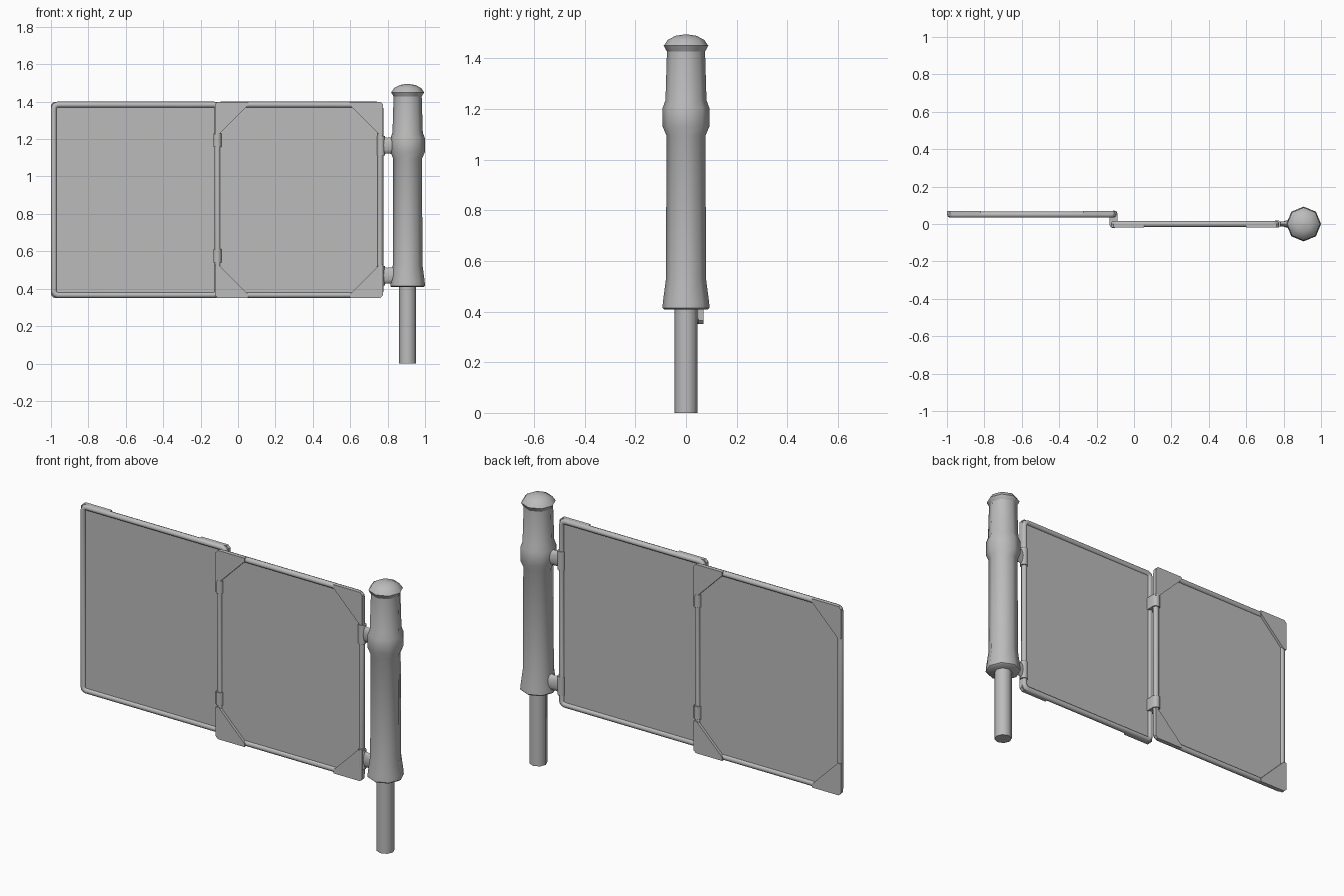
import bpy, bmesh, math
from mathutils import Vector

if "Cube" in bpy.data.objects:
    bpy.data.objects.remove(bpy.data.objects["Cube"], do_unlink=True)

GREY = (0.5, 0.5, 0.5, 1)
metal = bpy.data.materials.new("grey_metal")
metal.use_nodes = True
metal.diffuse_color = GREY
metal.node_tree.nodes["Principled BSDF"].inputs["Base Color"].default_value = GREY


def finish(obj, angle=None):
    obj.data.materials.clear()
    obj.data.materials.append(metal)
    if angle:
        bpy.ops.object.select_all(action="DESELECT")
        bpy.context.view_layer.objects.active = obj
        obj.select_set(True)
        bpy.ops.object.shade_smooth_by_angle(angle=math.radians(angle))
    return obj


def loft(name, rings, angle=None):
    """Join equal-length rings of points into a closed skin with end caps."""
    bm = bmesh.new()
    loops = [[bm.verts.new(p) for p in ring] for ring in rings]
    n = len(loops[0])
    for a, b in zip(loops, loops[1:]):
        for i in range(n):
            j = (i + 1) % n
            bm.faces.new((a[i], a[j], b[j], b[i]))
    bm.faces.new(loops[0])
    bm.faces.new(loops[-1])
    bmesh.ops.recalc_face_normals(bm, faces=bm.faces)
    mesh = bpy.data.meshes.new(name)
    bm.to_mesh(mesh)
    bm.free()
    obj = bpy.data.objects.new(name, mesh)
    bpy.context.collection.objects.link(obj)
    return finish(obj, angle)


def circle(n):
    return [(math.cos(math.tau * i / n), math.sin(math.tau * i / n)) for i in range(n)]


def lathe(name, x, profile, sides=8):
    rings = [[(x + r * c, r * s, z) for c, s in circle(sides)] for r, z in profile]
    return loft(name, rings, 50)


def rounded_rect(x0, x1, z0, z1, r, steps=3):
    pts = []
    corners = [(x1 - r, z1 - r), (x0 + r, z1 - r), (x0 + r, z0 + r), (x1 - r, z0 + r)]
    for k, (cx, cz) in enumerate(corners):
        for i in range(steps):
            a = math.pi / 2 * (k + i / (steps - 1))
            pts.append((cx + r * math.cos(a), cz + r * math.sin(a)))
    return pts


def frame(name, x0, x1, z0, z1, y, tube):
    """Bent tube running round the panel edge."""
    curve = bpy.data.curves.new(name, "CURVE")
    curve.dimensions = "3D"
    curve.bevel_depth = tube
    curve.bevel_resolution = 2
    pts = rounded_rect(x0 + tube, x1 - tube, z0 + tube, z1 - tube, 0.02)
    spline = curve.splines.new("POLY")
    spline.points.add(len(pts) - 1)
    spline.use_cyclic_u = True
    for p, (x, z) in zip(spline.points, pts):
        p.co = (x, y, z, 1)
    obj = bpy.data.objects.new(name, curve)
    bpy.context.collection.objects.link(obj)
    bpy.ops.object.select_all(action="DESELECT")
    bpy.context.view_layer.objects.active = obj
    obj.select_set(True)
    bpy.ops.object.convert(target="MESH")
    return finish(bpy.context.view_layer.objects.active, 50)


def slab(name, outline, ya, yb):
    return loft(name, [[(x, y, z) for x, z in outline] for y in (ya, yb)])


BOTTOM, TOP, TUBE = 0.35, 1.40, 0.016


def panel(name, x0, x1, y, side):
    """Framed sheet with four triangular corner plates on one side (-1 front, 1 back)."""
    frame(name + "_frame", x0, x1, BOTTOM, TOP, y, TUBE)
    slab(name + "_sheet", rounded_rect(x0 + TUBE, x1 - TUBE, BOTTOM + TUBE, TOP - TUBE, 0.02),
         y - 0.004, y + 0.004)
    leg, cut = 0.178, 0.015
    for xn, cx, dx in (("right", x0, 1), ("left", x1, -1)):
        for zn, cz, dz in (("lower", BOTTOM, 1), ("upper", TOP, -1)):
            shape = [(cut, 0.001), (leg, 0.001), (leg, 0.02),
                     (0.02, leg), (0.001, leg), (0.001, cut)]
            outline = [(cx + dx * u, cz + dz * v) for u, v in shape]
            slab(f"{name}_{zn}_{xn}_corner_plate", outline, y, y + side * 0.019)


panel("front_panel", -0.125, 0.777, 0.0, -1)
panel("back_panel", -1.0, -0.093, 0.05, 1)

# Hinge straps looped round both neighbouring frame tubes
for label, z in (("lower", 0.575), ("upper", 1.195)):
    ends = [(Vector((-0.109, 0.05)), 0), (Vector((-0.11, 0.0)), math.pi)]
    outline = []
    for centre, start in ends:
        for i in range(7):
            a = start + math.pi * i / 6
            outline.append((centre.x + 0.022 * math.cos(a), centre.y + 0.022 * math.sin(a)))
    loft(label + "_hinge", [[(x, y, z + h) for x, y in outline] for h in (-0.036, 0.036)], 40)

# Post: grip sleeve with collar and domed cap, on a thinner pipe
POST_X = 0.907
lathe("post_sleeve", POST_X, [
    (0.085, 0.408), (0.093, 0.415), (0.091, 0.44), (0.079, 0.53), (0.077, 1.095),
    (0.092, 1.13), (0.092, 1.205), (0.081, 1.235), (0.075, 1.435),
])
lathe("post_cap", POST_X, [
    (0.074, 1.425), (0.088, 1.45), (0.072, 1.473), (0.042, 1.489), (0.004, 1.495),
])
lathe("post_pipe", POST_X, [(0.046, 0.0), (0.046, 0.42)])

# Arms and clamps joining the front panel to the post
for label, z in (("lower", 0.47), ("upper", 1.165)):
    sections = [(0.77, 0.014, 0.046), (0.80, 0.014, 0.042),
                (0.82, 0.020, 0.044), (0.85, 0.035, 0.052)]
    loft(label + "_arm", [[(x, ry * c, z + rz * s) for c, s in circle(12)]
                          for x, ry, rz in sections], 50)
    loft(label + "_clamp", [[(0.764 + 0.021 * c, 0.021 * s, z + h) for c, s in circle(10)]
                            for h in (-0.052, 0.052)], 50)
